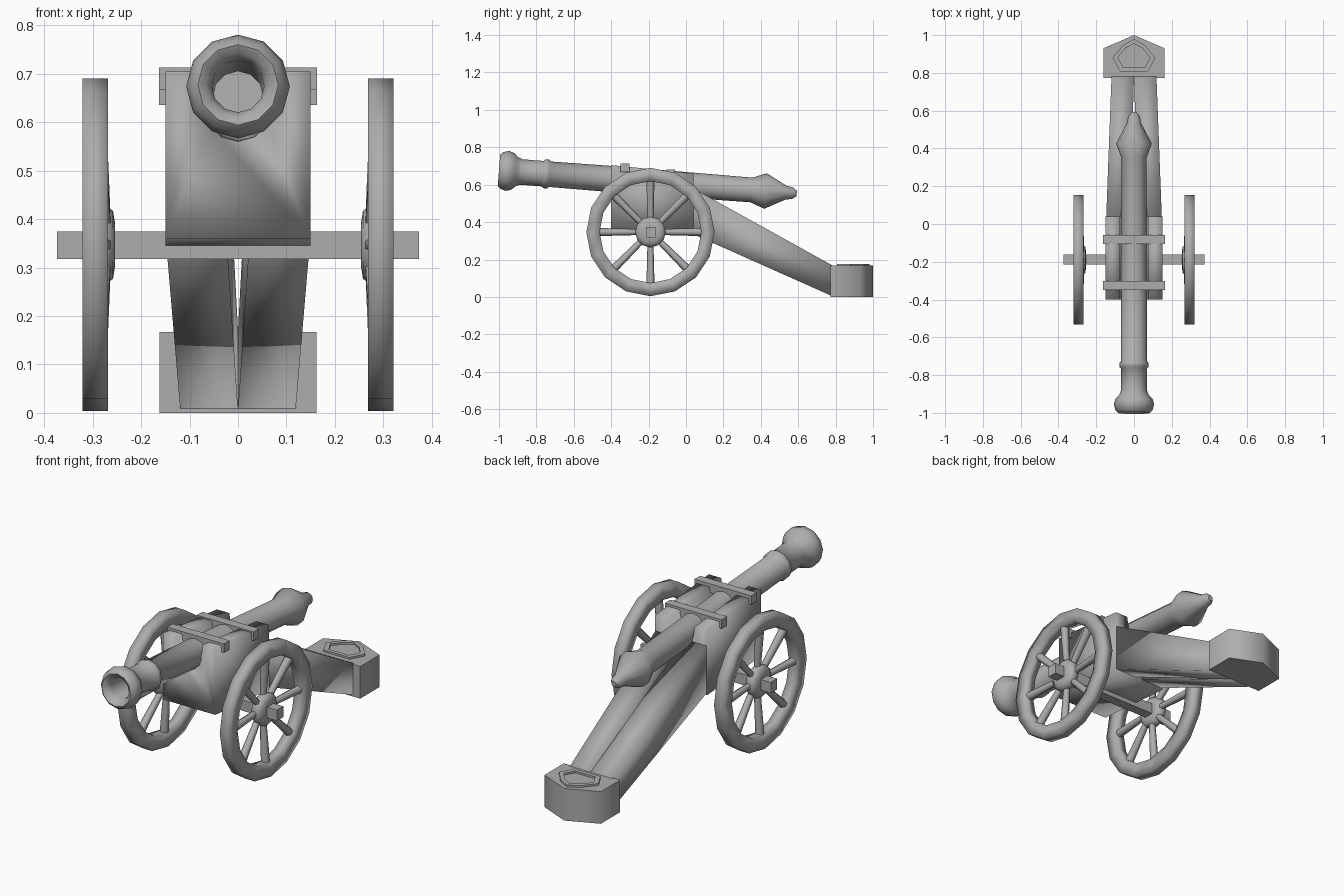
import bpy, bmesh, math
from mathutils import Vector, Matrix

if "Cube" in bpy.data.objects:
    bpy.data.objects.remove(bpy.data.objects["Cube"])

iron = bpy.data.materials.new("grey")
iron.diffuse_color = (0.42, 0.42, 0.42, 1)
iron.use_nodes = True
iron.node_tree.nodes["Principled BSDF"].inputs["Base Color"].default_value = iron.diffuse_color


def finish(name, bm, angle):
    bmesh.ops.recalc_face_normals(bm, faces=bm.faces)
    me = bpy.data.meshes.new(name)
    bm.to_mesh(me)
    bm.free()
    ob = bpy.data.objects.new(name, me)
    bpy.context.collection.objects.link(ob)
    me.materials.append(iron)
    bpy.ops.object.select_all(action='DESELECT')
    ob.select_set(True)
    bpy.context.view_layer.objects.active = ob
    if angle:
        bpy.ops.object.shade_smooth_by_angle(angle=math.radians(angle))
    return ob


def loft(name, rings, angle=0, caps=True, closed=False):
    """Skin a list of equal-length point rings."""
    bm = bmesh.new()
    vs = [[bm.verts.new(p) for p in r] for r in rings]
    n = len(vs[0])
    pairs = list(zip(vs, vs[1:])) + ([(vs[-1], vs[0])] if closed else [])
    for a, b in pairs:
        for i in range(n):
            j = (i + 1) % n
            bm.faces.new((a[i], a[j], b[j], b[i]))
    if caps and not closed:
        bm.faces.new(vs[0])
        bm.faces.new(vs[-1])
    return finish(name, bm, angle)


def box(name, x, y, z, angle=0):
    ring = lambda zz: [(x[0], y[0], zz), (x[1], y[0], zz), (x[1], y[1], zz), (x[0], y[1], zz)]
    return loft(name, [ring(z[0]), ring(z[1])], angle)


# Barrel: 12-sided turned profile (distance along axis, radius), bore first
profile = [(-0.70, 0.052), (-0.965, 0.054), (-0.99, 0.066), (-1.0, 0.083), (-0.985, 0.098),
           (-0.955, 0.107), (-0.925, 0.098), (-0.905, 0.078), (-0.88, 0.068), (-0.765, 0.068),
           (-0.757, 0.077), (-0.735, 0.077), (-0.727, 0.068), (-0.35, 0.07), (0.35, 0.066),
           (0.425, 0.095), (0.535, 0.037), (0.57, 0.031), (0.592, 0.014)]
tilt = 0.078
rings = []
for d, r in profile:
    ring = []
    for k in range(12):
        a = math.tau * k / 12
        ring.append((r * math.sin(a), d + tilt * r * math.cos(a),
                     0.675 - tilt * (d + 0.97) + r * math.cos(a)))
    rings.append(ring)
loft("barrel", rings, 50)


# Carriage body: U-shaped section, higher at the front
def u_section(y, top, low):
    return [(-0.15, y, low), (0.15, y, low), (0.15, y, top), (0.078, y, top),
            (0.06, y, top - 0.11), (-0.06, y, top - 0.11), (-0.078, y, top), (-0.15, y, top)]


loft("carriage_body", [u_section(-0.4, 0.705, 0.36), u_section(0.04, 0.66, 0.325)], 100)

# Trail: two beams that meet at the tail
for side, s in (("left", -1), ("right", 1)):
    rings = [[(s * i, y, lo), (s * o, y, lo), (s * o, y, hi), (s * i, y, hi)]
             for y, i, o, lo, hi in ((0.04, 0.022, 0.147, 0.335, 0.58), (0.78, 0.0, 0.119, 0.005, 0.17))]
    loft(side + "_trail_beam", rings, 100)

# Tail block with a raised frame on top
tail = [(-0.162, 0.772), (0.162, 0.772), (0.162, 0.93), (0, 1.0), (-0.162, 0.93)]
loft("tail_block", [[(x, y, z) for x, y in tail] for z in (0, 0.167)], 80)
outer = [(-0.075, 0.808), (0.075, 0.808), (0.113, 0.88), (0.06, 0.945), (0, 0.98), (-0.06, 0.945), (-0.113, 0.88)]
inner = [(x * 0.76, 0.885 + (y - 0.885) * 0.74) for x, y in outer]
loft("tail_frame", [[(x, y, z) for x, y in p] for p, z in
                    ((outer, 0.16), (outer, 0.177), (inner, 0.177), (inner, 0.16))], 0, closed=True)

# Clamps across the barrel, and axle
box("front_clamp", (-0.163, 0.163), (-0.349, -0.303), (0.667, 0.713))
box("rear_clamp", (-0.163, 0.163), (-0.105, -0.059), (0.636, 0.682))
box("axle", (-0.374, 0.374), (-0.215, -0.162), (0.318, 0.374))

# Wheels: rim, dished spokes and hub
WY, WZ = -0.19, 0.347


def wheel_point(s, x, r, a):
    return Vector((s * x, WY + r * math.sin(a), WZ + r * math.cos(a)))


for side, s in (("left", -1), ("right", 1)):
    rings = []
    for k in range(16):
        a = math.tau * k / 16
        rings.append([wheel_point(s, x, r, a) for x, r in
                      ((0.268, 0.343), (0.321, 0.343), (0.321, 0.272), (0.268, 0.272))])
    loft(side + "_rim", rings, 120, closed=True)
    hub = [(0.254, 0.045), (0.258, 0.07), (0.275, 0.082), (0.3, 0.082), (0.314, 0.062), (0.318, 0.04)]
    loft(side + "_hub", [[wheel_point(s, x, r, math.tau * k / 12) for k in range(12)] for x, r in hub], 60)
    for k in range(8):
        a = math.tau * k / 8
        p, q = wheel_point(s, 0.277, 0.06, a), wheel_point(s, 0.292, 0.29, a)
        side_dir = (q - p).normalized().cross(Vector((1, 0, 0))).normalized()
        rings = [[c + r * (side_dir * math.cos(t) + Vector((1, 0, 0)) * math.sin(t))
                  for t in [math.tau * i / 6 for i in range(6)]] for c, r in ((p, 0.016), (q, 0.022))]
        loft(side + "_spoke_%d" % (k + 1), rings, 70)
